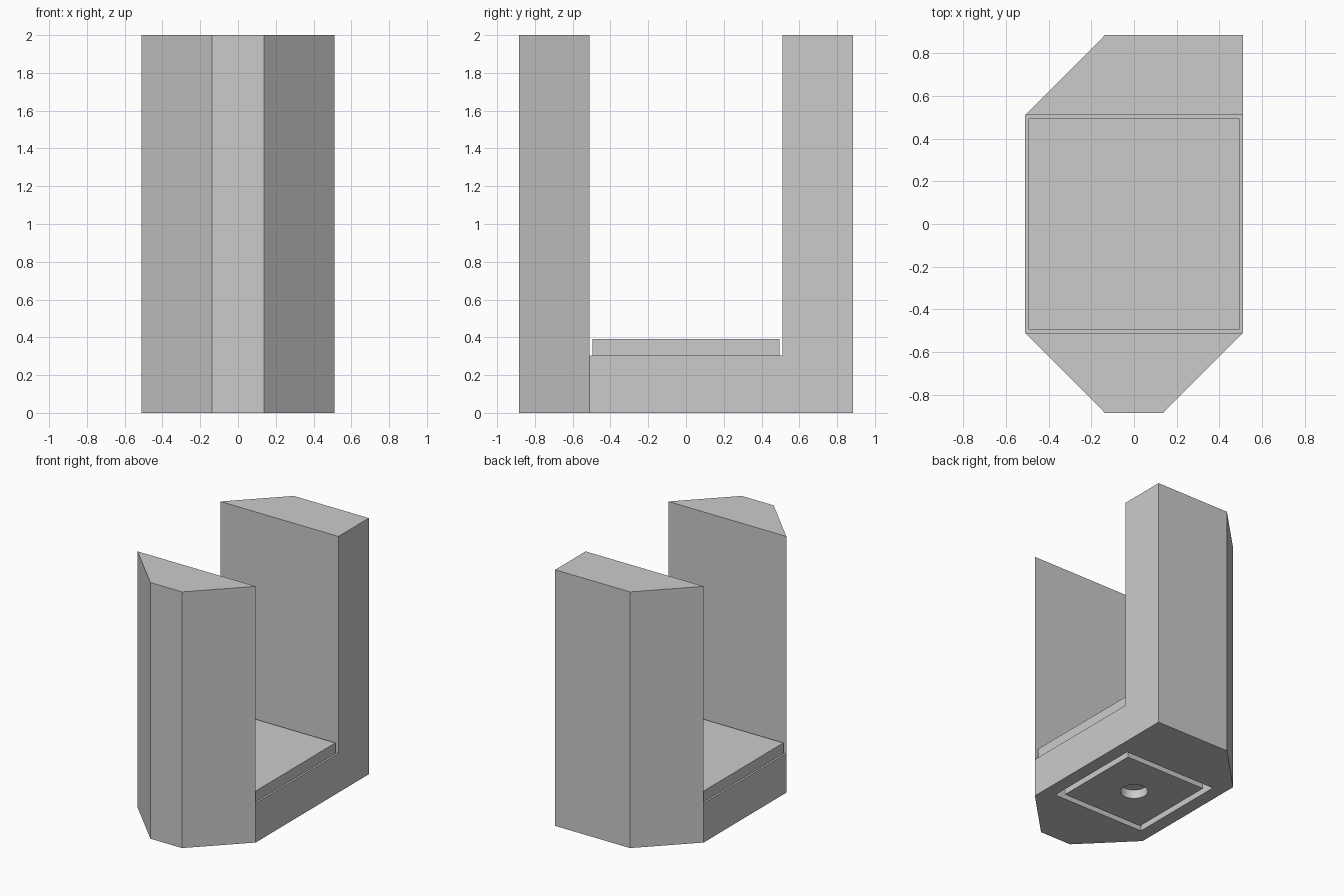
import bpy
import bmesh

if "Cube" in bpy.data.objects:
    bpy.data.objects.remove(bpy.data.objects["Cube"], do_unlink=True)

grey = bpy.data.materials.new("light_grey")
grey.use_nodes = True
colour = (0.6, 0.6, 0.6, 1)
grey.diffuse_color = colour
grey.node_tree.nodes["Principled BSDF"].inputs["Base Color"].default_value = colour

HALF = 0.51        # half width, and half length of the open middle
END = 0.885        # half length overall
NOSE = 0.137       # where the chamfers end
FLOOR = 0.305      # height of the base
HEIGHT = 2.0


def prism(name, outline, z0, z1):
    """Extrude a closed xy outline from z0 to z1."""
    bm = bmesh.new()
    low = [bm.verts.new((x, y, z0)) for x, y in outline]
    high = [bm.verts.new((x, y, z1)) for x, y in outline]
    bm.faces.new(low[::-1])
    bm.faces.new(high)
    n = len(outline)
    for i in range(n):
        j = (i + 1) % n
        bm.faces.new((low[i], low[j], high[j], high[i]))
    mesh = bpy.data.meshes.new(name)
    bm.to_mesh(mesh)
    bm.free()
    mesh.materials.append(grey)
    obj = bpy.data.objects.new(name, mesh)
    bpy.context.collection.objects.link(obj)
    return obj


def box(name, hx, hy, z0, z1):
    return prism(name, [(-hx, -hy), (hx, -hy), (hx, hy), (-hx, hy)], z0, z1)


def cut(target, cutter):
    """Subtract the cutter from the target, then discard the cutter."""
    cutter.hide_render = True
    mod = target.modifiers.new("cut", 'BOOLEAN')
    mod.operation = 'DIFFERENCE'
    mod.solver = 'EXACT'
    mod.object = cutter
    bpy.context.view_layer.objects.active = target
    bpy.ops.object.modifier_apply(modifier=mod.name)
    bpy.data.objects.remove(cutter, do_unlink=True)


# Body: three chamfered corners, the back corner on the left stays square
body = prism("tower_body", [
    (-NOSE, -END), (NOSE, -END), (HALF, -HALF), (HALF, END),
    (-NOSE, END), (-HALF, HALF), (-HALF, -HALF)], 0, HEIGHT)

# Open middle between the front and back towers
cut(body, box("gap_cutter", 1, HALF, FLOOR, HEIGHT + 1))

# Square groove in the underside
groove = box("groove_cutter", 0.405, 0.405, -0.1, 0.08)
cut(groove, box("groove_core", 0.355, 0.355, -0.2, 0.2))
cut(body, groove)

# Round socket in the centre of the underside
bpy.ops.mesh.primitive_cylinder_add(vertices=48, radius=0.1, depth=0.2,
                                    location=(0, 0, -0.03))
socket = bpy.context.object
socket.data.materials.append(grey)
cut(body, socket)

# Raised floor plate between the towers
box("floor_plate", 0.495, 0.495, FLOOR, 0.39)

# Smooth socket wall, sharp edges elsewhere
bpy.ops.object.select_all(action='DESELECT')
body.select_set(True)
bpy.context.view_layer.objects.active = body
bpy.ops.object.shade_smooth_by_angle(angle=0.5)
